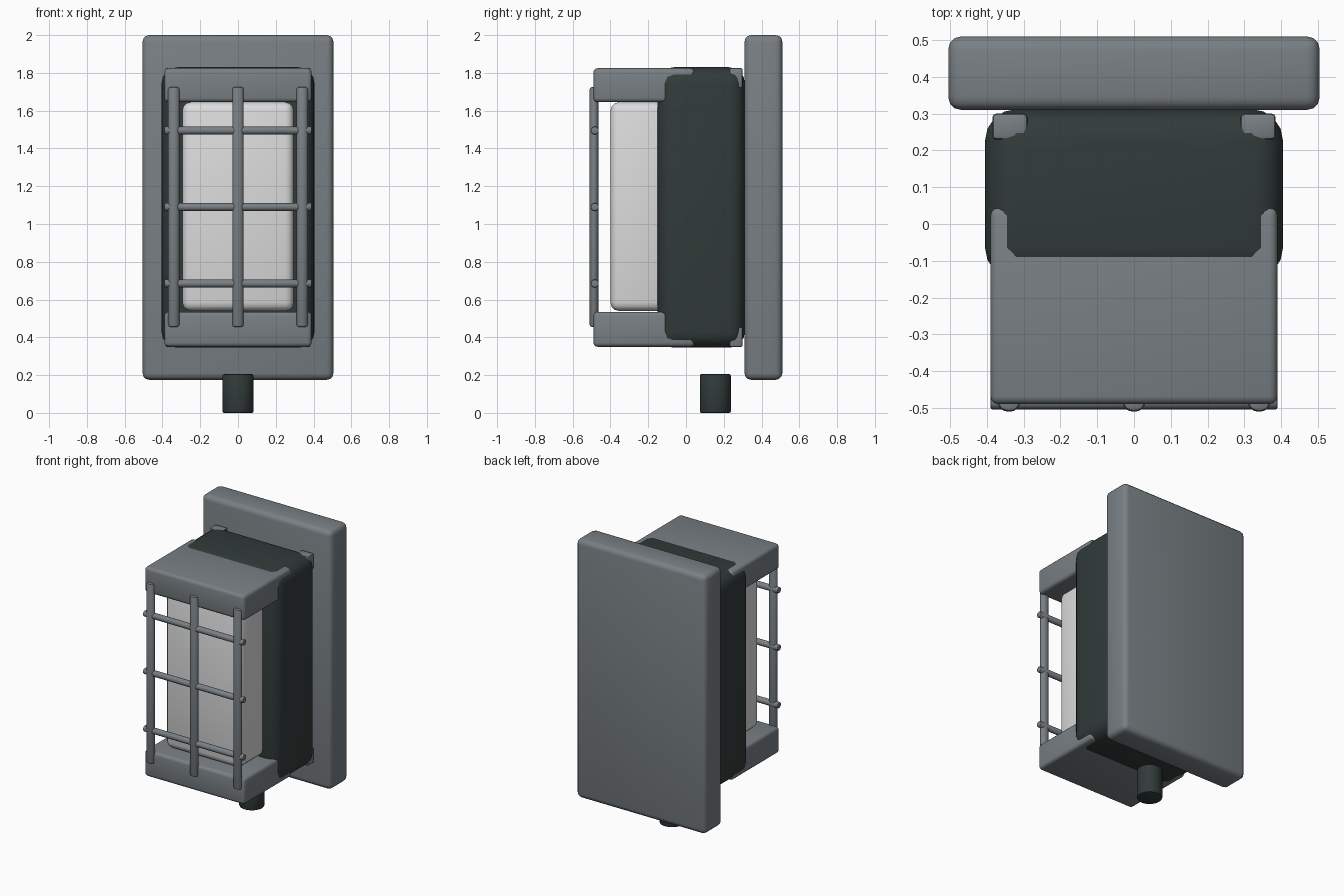
import bpy, math
from mathutils import Vector

if "Cube" in bpy.data.objects:
    bpy.data.objects.remove(bpy.data.objects["Cube"])


def material(name, rgb):
    m = bpy.data.materials.new(name)
    m.diffuse_color = (*rgb, 1)
    m.use_nodes = True
    m.node_tree.nodes["Principled BSDF"].inputs["Base Color"].default_value = m.diffuse_color
    return m


GREY = material("slate_grey_metal", (0.19, 0.215, 0.232))
DARK = material("dark_green_grey", (0.031, 0.044, 0.042))
GLASS = material("frosted_white", (0.72, 0.72, 0.72))


def finish(ob, name, mat, bevel, segments):
    ob.name = name
    ob.data.materials.append(mat)
    if bevel:
        mod = ob.modifiers.new("rounded_edges", 'BEVEL')
        mod.width = bevel
        mod.segments = segments
        mod.limit_method = 'ANGLE'
        mod.angle_limit = math.radians(50)
        bpy.ops.object.modifier_apply(modifier=mod.name)
    bpy.ops.object.shade_smooth_by_angle(angle=math.radians(35))
    return ob


def box(name, lo, hi, mat, bevel, segments=3):
    lo, hi = Vector(lo), Vector(hi)
    bpy.ops.mesh.primitive_cube_add(size=1, location=(lo + hi) / 2)
    ob = bpy.context.object
    ob.scale = hi - lo
    bpy.ops.object.transform_apply(location=False, rotation=False, scale=True)
    return finish(ob, name, mat, bevel, segments)


def rod(name, loc, radius, length, mat, bevel, axis='Z', flat=1.0, sides=16):
    bpy.ops.mesh.primitive_cylinder_add(vertices=sides, radius=radius, depth=length, location=loc)
    ob = bpy.context.object
    ob.scale.y = flat
    if axis == 'X':
        ob.rotation_euler.y = math.pi / 2
    bpy.ops.object.transform_apply(location=False, rotation=True, scale=True)
    return finish(ob, name, mat, bevel, 2)


# Wall plate and dark housing
box("wall_plate", (-0.505, 0.31, 0.175), (0.505, 0.51, 2.0), GREY, 0.035)
box("housing", (-0.405, -0.15, 0.345), (0.405, 0.312, 1.83), DARK, 0.085, 4)

# Frosted lamp cover
box("lamp_cover", (-0.295, -0.40, 0.54), (0.295, -0.10, 1.645), GLASS, 0.045)

# Top and bottom hoods, with small corner lugs behind
for label, z0, z1, lug0, lug1 in (("top", 1.645, 1.825, 1.72, 1.826),
                                  ("bottom", 0.35, 0.535, 0.349, 0.455)):
    box(label + "_hood", (-0.39, -0.49, z0), (0.39, 0.045, z1), GREY, 0.022)
    for side, s in (("left", -1), ("right", 1)):
        xs = sorted((s * 0.29, s * 0.385))
        box(f"{label}_{side}_lug", (xs[0], 0.23, lug0), (xs[1], 0.30, lug1), GREY, 0.01, 2)

# Guard grille
for i, x in enumerate((-0.34, 0.0, 0.34)):
    rod(f"guard_upright_{i + 1}", (x, -0.487, 1.09), 0.03, 1.27, GREY, 0.012, flat=0.78)
for i, z in enumerate((0.685, 1.09, 1.495)):
    rod(f"guard_crossbar_{i + 1}", (0, -0.483, z), 0.021, 0.78, GREY, 0.005, axis='X')

# Cable gland below the housing
rod("cable_gland", (0, 0.155, 0.1025), 0.082, 0.205, DARK, 0.008, sides=24)
